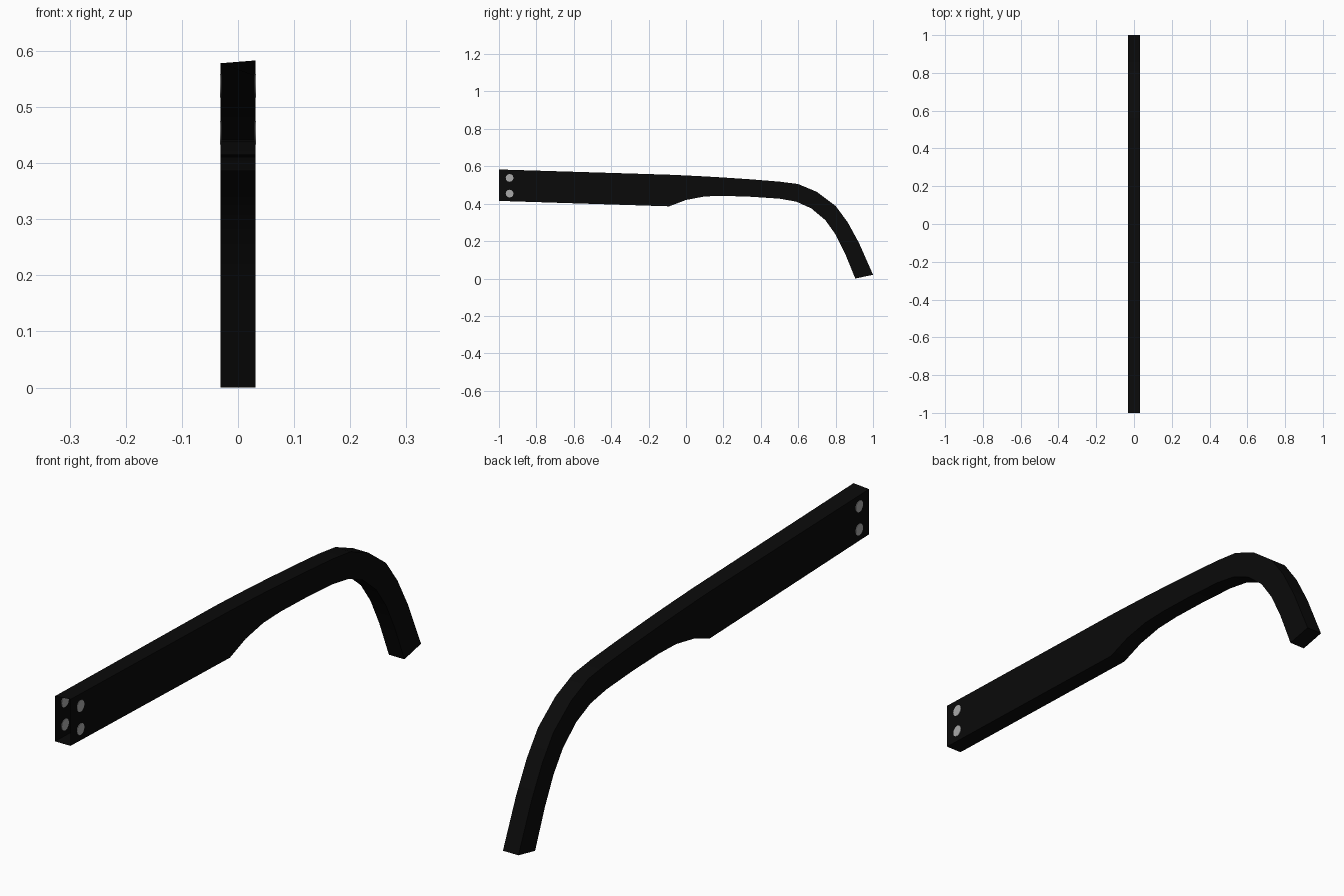
import bpy, bmesh, math
from mathutils import Matrix

if "Cube" in bpy.data.objects:
    bpy.data.objects.remove(bpy.data.objects["Cube"])

def material(name, c):
    m = bpy.data.materials.new(name)
    m.diffuse_color = (c, c, c, 1)
    m.use_nodes = True
    m.node_tree.nodes["Principled BSDF"].inputs["Base Color"].default_value = m.diffuse_color
    return m

black = material("black plastic", 0.003)
metal = material("grey metal", 0.4)

def finish(name, bm, mat, angle):
    me = bpy.data.meshes.new(name)
    bm.to_mesh(me)
    bm.free()
    ob = bpy.data.objects.new(name, me)
    bpy.context.collection.objects.link(ob)
    me.materials.append(mat)
    bpy.ops.object.select_all(action='DESELECT')
    ob.select_set(True)
    bpy.context.view_layer.objects.active = ob
    bpy.ops.object.shade_smooth_by_angle(angle=math.radians(angle))
    return ob

# Temple arm: paired upper and lower edge points (y, z), front to tip
top = [(-1, .583), (-.09, .555), (0, .551), (.1, .546), (.2, .54), (.35, .53),
       (.5, .518), (.6, .505), (.7, .463), (.8, .388), (.865, .30), (.925, .19), (1, .02)]
low = [(-1, .415), (-.09, .386), (0, .42), (.1, .439), (.2, .442), (.35, .437),
       (.5, .427), (.59, .411), (.67, .375), (.745, .312), (.80, .235), (.85, .135), (.905, 0)]
W = .031
bm = bmesh.new()
rings = []
for i, ((ty, tz), (ly, lz)) in enumerate(zip(top, low)):
    tilt = .005 if i == 0 else 0
    rings.append([bm.verts.new(p) for p in
                  ((-W, ty, tz - tilt), (W, ty, tz), (W, ly, lz), (-W, ly, lz))])
for a, b in zip(rings, rings[1:]):
    for k in range(4):
        n = (k + 1) % 4
        bm.faces.new((a[k], a[n], b[n], b[k]))
bm.faces.new(rings[-1])  # closed tip; the hinge end stays open
bmesh.ops.recalc_face_normals(bm, faces=bm.faces)
finish("temple_arm", bm, black, 35)

# Rivets: two thin discs set in each side wall near the hinge end
for side, sx in (("left", -1), ("right", 1)):
    for level, z in (("upper", .538), ("lower", .454)):
        bm = bmesh.new()
        bmesh.ops.create_cone(
            bm, cap_ends=True, segments=12, radius1=.021, radius2=.021, depth=.003,
            matrix=Matrix.Translation((sx * W, -.943, z)) @ Matrix.Rotation(math.pi / 2, 4, 'Y'))
        finish(f"rivet_{side}_{level}", bm, metal, 35)
